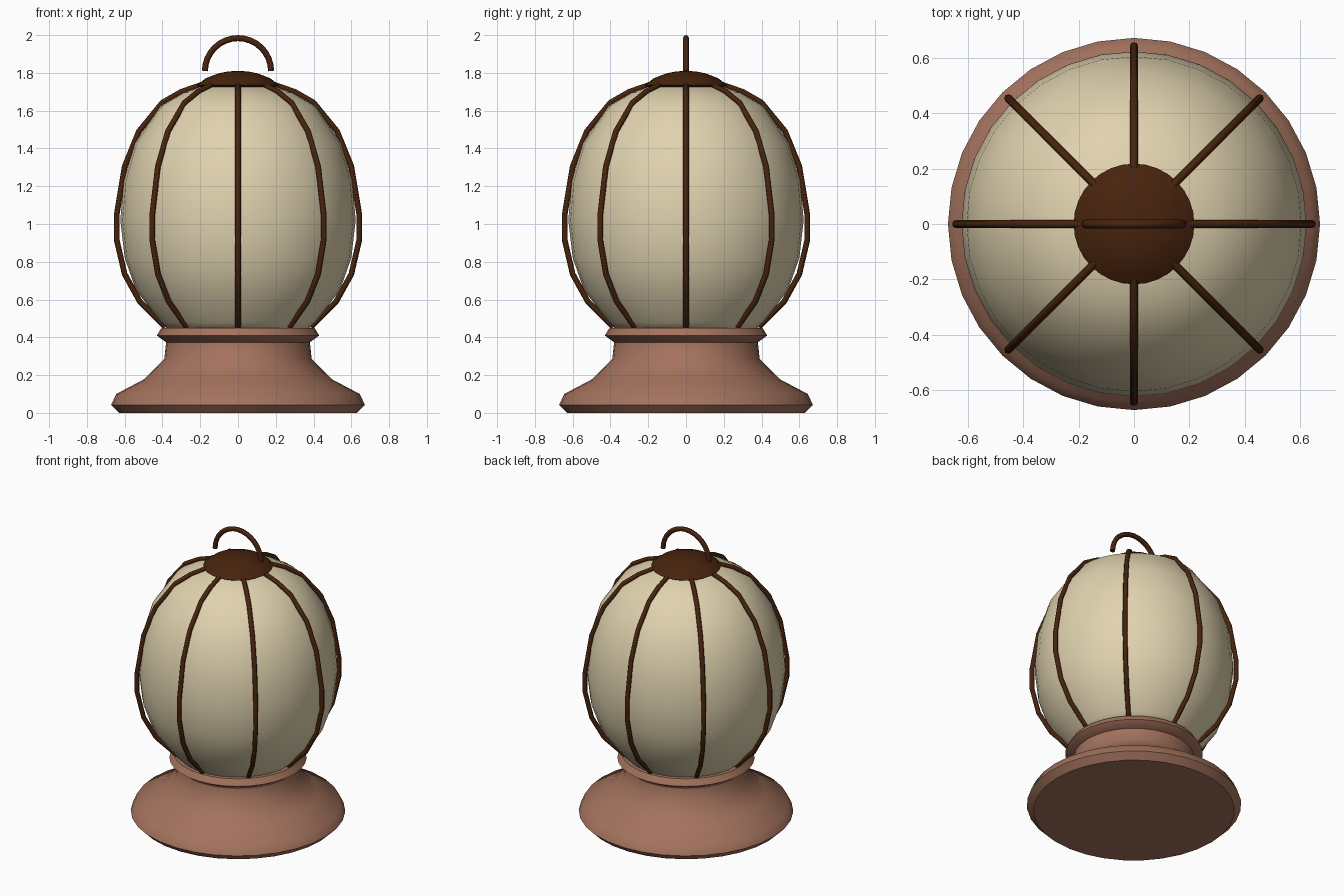
import bpy, bmesh, math
from mathutils import Matrix

if "Cube" in bpy.data.objects:
    bpy.data.objects.remove(bpy.data.objects["Cube"])


def material(name, rgb):
    m = bpy.data.materials.new(name)
    m.diffuse_color = (*rgb, 1)
    m.use_nodes = True
    m.node_tree.nodes["Principled BSDF"].inputs["Base Color"].default_value = m.diffuse_color
    return m


CLAY = material("clay_brown", (0.37, 0.17, 0.11))
CREAM = material("cream_glass", (0.75, 0.65, 0.43))
DARK = material("dark_brown", (0.064, 0.017, 0.004))


def finish(ob, mat, angle):
    ob.data.materials.append(mat)
    bpy.ops.object.select_all(action='DESELECT')
    ob.select_set(True)
    bpy.context.view_layer.objects.active = ob
    if ob.type == 'CURVE':
        bpy.ops.object.convert(target='MESH')
    bpy.ops.object.shade_smooth_by_angle(angle=math.radians(angle))


def lathe(name, profile, mat, angle=45, sides=32):
    """Revolve (radius, z) points, listed bottom to top, and cap both ends."""
    bm = bmesh.new()
    rings = [[bm.verts.new((r * math.cos(math.tau * i / sides),
                            r * math.sin(math.tau * i / sides), z))
              for i in range(sides)] for r, z in profile]
    for a, b in zip(rings, rings[1:]):
        for i in range(sides):
            j = (i + 1) % sides
            bm.faces.new((a[i], a[j], b[j], b[i]))
    bm.faces.new(rings[0][::-1])
    bm.faces.new(rings[-1])
    me = bpy.data.meshes.new(name)
    bm.to_mesh(me)
    bm.free()
    ob = bpy.data.objects.new(name, me)
    bpy.context.collection.objects.link(ob)
    finish(ob, mat, angle)


def tube(name, path, radius, mat, turn=0):
    """Round rod along (x, z) points, turned about the z axis."""
    cu = bpy.data.curves.new(name, 'CURVE')
    cu.dimensions = '3D'
    cu.bevel_depth = radius
    cu.bevel_resolution = 2
    cu.use_fill_caps = True
    sp = cu.splines.new('POLY')
    sp.points.add(len(path) - 1)
    rot = Matrix.Rotation(turn, 3, 'Z')
    for p, (x, z) in zip(sp.points, path):
        v = rot @ Matrix.Identity(3).col[0] * x
        p.co = (v.x, v.y, z, 1)
    ob = bpy.data.objects.new(name, cu)
    bpy.context.collection.objects.link(ob)
    finish(ob, mat, 50)


# Flared foot and collar
lathe("base", [(0.63, 0), (0.672, 0.042), (0.645, 0.10), (0.497, 0.178),
               (0.39, 0.287), (0.38, 0.38)], CLAY)
lathe("collar", [(0.38, 0.373), (0.43, 0.41), (0.405, 0.45)], CLAY)

# Glass globe
lathe("globe", [(0.36, 0.43), (0.41, 0.48), (0.54, 0.65), (0.60, 0.82),
                (0.623, 1.02), (0.605, 1.23), (0.545, 1.43), (0.41, 1.625),
                (0.29, 1.695), (0.16, 1.74)], CREAM, 60)

# Top cap
lathe("cap", [(0.18, 1.712), (0.218, 1.735), (0.17, 1.772), (0.105, 1.797),
              (0.05, 1.808), (0.005, 1.81)], DARK)

# Eight cage ribs
RIB = [(0.19, 1.738), (0.30, 1.70), (0.40, 1.643), (0.525, 1.49), (0.60, 1.305),
       (0.642, 1.05), (0.642, 0.915), (0.60, 0.735), (0.52, 0.59), (0.385, 0.455)]
for k in range(8):
    tube(f"rib_{k + 1}", RIB, 0.015, DARK, k * math.tau / 8)

# Carrying handle
arc = [(0.175 * math.cos(math.pi * i / 16), 1.81 + 0.174 * math.sin(math.pi * i / 16))
       for i in range(17)]
tube("handle", arc, 0.016, DARK)
